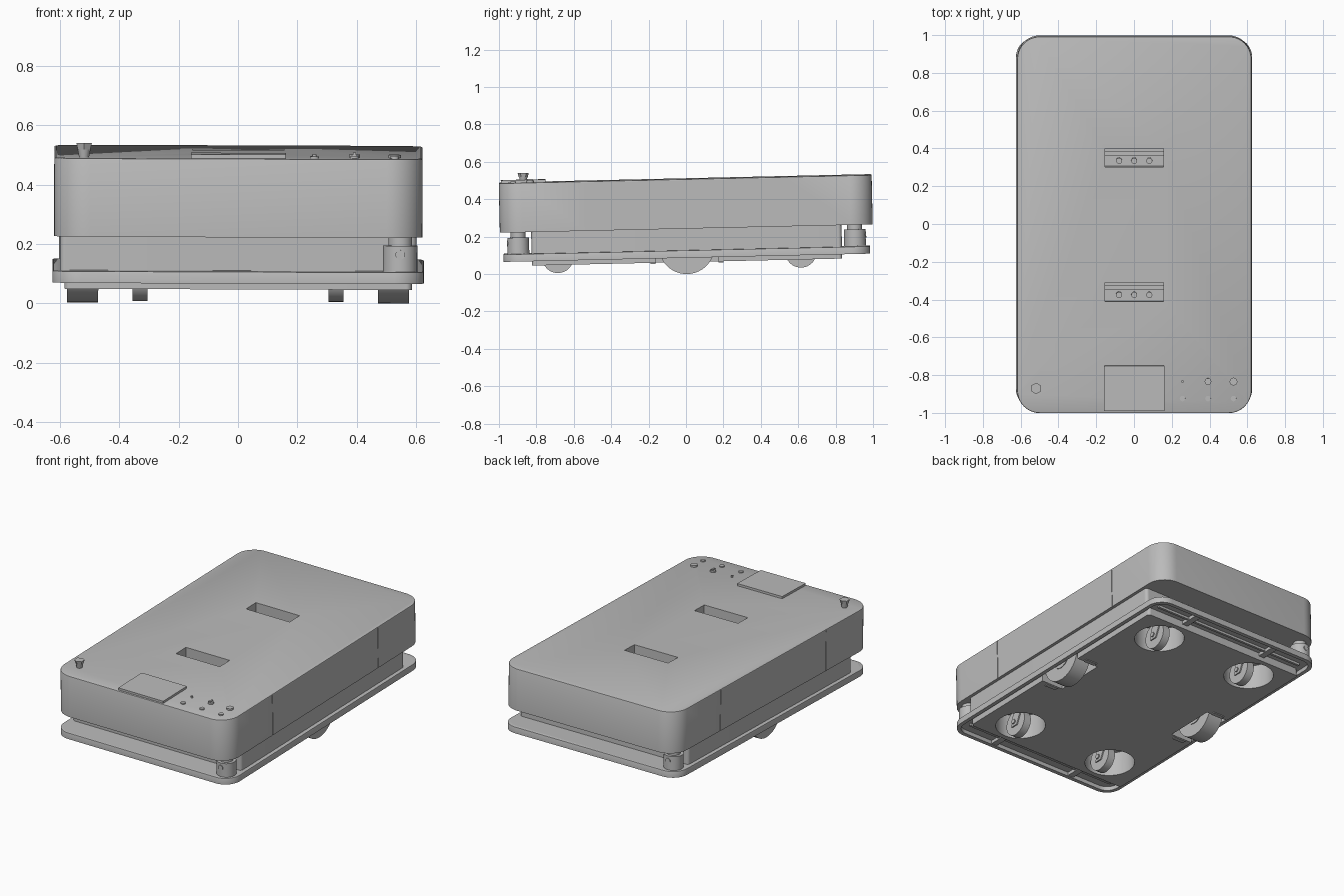
import bpy, bmesh, math
from mathutils import Matrix, Vector

if "Cube" in bpy.data.objects:
    bpy.data.objects.remove(bpy.data.objects["Cube"], do_unlink=True)

grey = bpy.data.materials.new("plain_grey")
grey.use_nodes = True
colour = (0.5, 0.5, 0.5, 1)
grey.diffuse_color = colour
grey.node_tree.nodes["Principled BSDF"].inputs["Base Color"].default_value = colour
parts = []


def finish(bm, name):
    """Turn a bmesh into a named, shaded object."""
    bmesh.ops.recalc_face_normals(bm, faces=bm.faces)
    mesh = bpy.data.meshes.new(name)
    bm.to_mesh(mesh)
    bm.free()
    mesh.materials.append(grey)
    obj = bpy.data.objects.new(name, mesh)
    bpy.context.scene.collection.objects.link(obj)
    parts.append(obj)
    return obj


def add_box(bm, x, y, z):
    size = [b - a for a, b in (x, y, z)]
    mid = [(a + b) / 2 for a, b in (x, y, z)]
    bmesh.ops.create_cube(bm, size=1, matrix=Matrix.Translation(mid) @ Matrix.Diagonal((*size, 1)))


def add_cyl(bm, centre, r1, depth, r2=None, axis="Z", seg=32):
    turn = {"X": Matrix.Rotation(math.pi / 2, 4, "Y"),
            "Y": Matrix.Rotation(math.pi / 2, 4, "X"), "Z": Matrix()}[axis]
    bmesh.ops.create_cone(bm, cap_ends=True, segments=seg, radius1=r1,
                          radius2=r1 if r2 is None else r2, depth=depth,
                          matrix=Matrix.Translation(centre) @ turn)


def box(name, *spans):
    bm = bmesh.new()
    add_box(bm, *spans)
    return finish(bm, name)


def cyl(name, *args, **kw):
    bm = bmesh.new()
    add_cyl(bm, *args, **kw)
    return finish(bm, name)


def slab(name, hx, hy, z, radius, bevel=0):
    """Rounded rectangle extruded between two heights."""
    bm = bmesh.new()
    add_box(bm, (-hx, hx), (-hy, hy), z)
    upright = [e for e in bm.edges if abs(e.verts[0].co.z - e.verts[1].co.z) > 1e-4]
    bmesh.ops.bevel(bm, geom=upright, offset=radius, segments=10, profile=0.5, affect="EDGES")
    if bevel:
        top = [e for e in bm.edges if all(v.co.z > z[1] - 1e-4 for v in e.verts)]
        bmesh.ops.bevel(bm, geom=top, offset=bevel, segments=2, profile=0.5, affect="EDGES")
    return finish(bm, name)


def cut(obj, *cutters):
    """Subtract the cutters and keep the result as the object's mesh."""
    for c in cutters:
        mod = obj.modifiers.new("cut", "BOOLEAN")
        mod.operation, mod.solver, mod.object = "DIFFERENCE", "EXACT", c
    bpy.context.view_layer.update()
    result = obj.evaluated_get(bpy.context.evaluated_depsgraph_get())
    mesh = bpy.data.meshes.new_from_object(result)
    obj.modifiers.clear()
    obj.data = mesh


def discard(*cutters):
    for c in cutters:
        parts.remove(c)
        bpy.data.objects.remove(c, do_unlink=True)


SIDES = (("right", -1), ("left", 1))
ENDS = (("front", -1), ("rear", 1))
CASTER_X, CASTER_Y = 0.35, 0.65

# Upper cover with two windows and panel seams
cover = slab("cover", 0.62, 0.997, (0.243, 0.508), 0.12, 0.006)
bm = bmesh.new()
for _, s in ENDS:
    add_box(bm, (-0.155, 0.155), sorted((s * 0.305, s * 0.405)), (0.26, 0.6))
    for _, k in SIDES:
        add_box(bm, sorted((k * 0.614, k * 0.7)), (s * 0.535 - 0.002, s * 0.535 + 0.002), (0.2, 0.502))
openings = finish(bm, "openings")
cut(cover, openings)
discard(openings)

# Wells for casters and drive wheels
bm = bmesh.new()
for _, k in SIDES:
    add_box(bm, sorted((k * 0.43, k * 0.592)), (-0.165, 0.165), (0, 0.235))
    for _, s in ENDS:
        add_cyl(bm, (k * CASTER_X, s * CASTER_Y, 0.1), 0.15, 0.24)
wells = finish(bm, "wells")

# Lower body, bumper deck and bottom plate
body = slab("body", 0.6, 0.83, (0.12, 0.246), 0.02)
deck = slab("bumper_deck", 0.615, 0.97, (0.113, 0.127), 0.09)
plate = slab("bottom_plate", 0.585, 0.83, (0.064, 0.114), 0.02)
for part in (body, deck, plate):
    cut(part, wells)
discard(wells)

# Bumper rim around the deck
rim = slab("bumper_rim", 0.625, 0.98, (0.087, 0.127), 0.1, 0.004)
hollow = slab("hollow", 0.6, 0.955, (0, 0.2), 0.075)
cut(rim, hollow)
discard(hollow)

for end, s in ENDS:
    # Bumper struts and inner bar
    for side, k in SIDES:
        box(f"{end}_{side}_bumper_strut", (k * 0.3 - 0.02, k * 0.3 + 0.02),
            sorted((s * 0.82, s * 0.96)), (0.092, 0.114))
    box(f"{end}_bumper_bar", (-0.55, 0.55), sorted((s * 0.875, s * 0.89)), (0.098, 0.114))

    # Corner scanner with a round window
    x = -s * 0.545
    cyl(f"{end}_scanner", (x, s * 0.9, 0.17), 0.058, 0.09)
    cyl(f"{end}_scanner_neck", (x, s * 0.9, 0.23), 0.04, 0.05)
    cyl(f"{end}_scanner_window", (x, s * 0.957, 0.185), 0.016, 0.008, axis="Y", seg=20)

    # Mechanism seen through the window
    y = s * 0.355
    box(f"{end}_window_rail", (-0.155, 0.155), (y + 0.01, y + 0.03), (0.36, 0.39))
    for i in range(3):
        cyl(f"{end}_window_post_{i}", (-0.08 + i * 0.08, y - 0.02, 0.3), 0.016, 0.1, seg=16)

    # Swivel casters
    for side, k in SIDES:
        name, cx, cy = f"{end}_{side}_caster", k * CASTER_X, s * CASTER_Y
        wx, wy = k * 0.33, cy - 0.04
        cyl(name + "_swivel", (wx, cy, 0.203), 0.06, 0.03)
        cyl(name + "_wheel", (wx, wy, 0.104), 0.084, 0.05, axis="X")
        cyl(name + "_axle", (wx, wy, 0.104), 0.015, 0.09, axis="X", seg=16)
        for j in (-1, 1):
            bm = bmesh.new()
            add_box(bm, (wx + j * 0.034 - 0.004, wx + j * 0.034 + 0.004), (-0.04, 0.04), (0.075, 0.19))
            for v in bm.verts:
                v.co.y = wy + v.co.y * 0.6 if v.co.z < 0.1 else cy + v.co.y
            finish(bm, f"{name}_fork_{'inner' if j < 0 else 'outer'}")

# Drive wheels with hubs
for side, k in SIDES:
    cyl(f"{side}_drive_wheel", (k * 0.523, 0, 0.15), 0.15, 0.105, axis="X", seg=48)
    cyl(f"{side}_drive_hub", (k * 0.523, 0, 0.15), 0.07, 0.115, axis="X")
    for end, s in ENDS:
        box(f"{side}_{end}_wheel_bracket", (k * 0.5 - 0.04, k * 0.5 + 0.04),
            sorted((s * 0.168, s * 0.195)), (0.058, 0.07))

# Control screen
screen = slab("control_screen", 0.16, 0.12, (0.506, 0.522), 0.004)
screen.data.transform(Matrix.Translation((0, -0.866, 0)))

# Emergency stop
cyl("stop_button_stem", (-0.52, -0.865, 0.52), 0.016, 0.03, r2=0.022, seg=12)
cyl("stop_button_cap", (-0.52, -0.865, 0.545), 0.024, 0.022, r2=0.03, seg=6)

# Switches and push buttons
for i, radius in enumerate((0.007, 0.018, 0.021)):
    x = 0.255 + i * 0.135
    cyl(f"switch_{i}", (x, -0.83, 0.512), radius, 0.014, seg=12)
    cyl(f"push_button_{i}", (x, -0.92, 0.51), 0.015, 0.01, seg=12)
box("switch_lever", (0.385, 0.395), (-0.845, -0.815), (0.515, 0.526))

# Shade smooth with sharp edges, then lean the whole machine slightly
lean = (Matrix.Translation(Vector((0, 0.007, 0))) @ Matrix.Rotation(0.0225, 4, "X")
        @ Matrix.Rotation(0.0035, 4, "Y"))
for obj in parts:
    obj.data.transform(lean)
    for p in obj.data.polygons:
        p.use_smooth = True
    obj.data.set_sharp_from_angle(angle=math.radians(32))
lowest = min(v.co.z for o in parts for v in o.data.vertices)
for obj in parts:
    obj.data.transform(Matrix.Translation((0, 0, -lowest)))
    obj.data.update()
